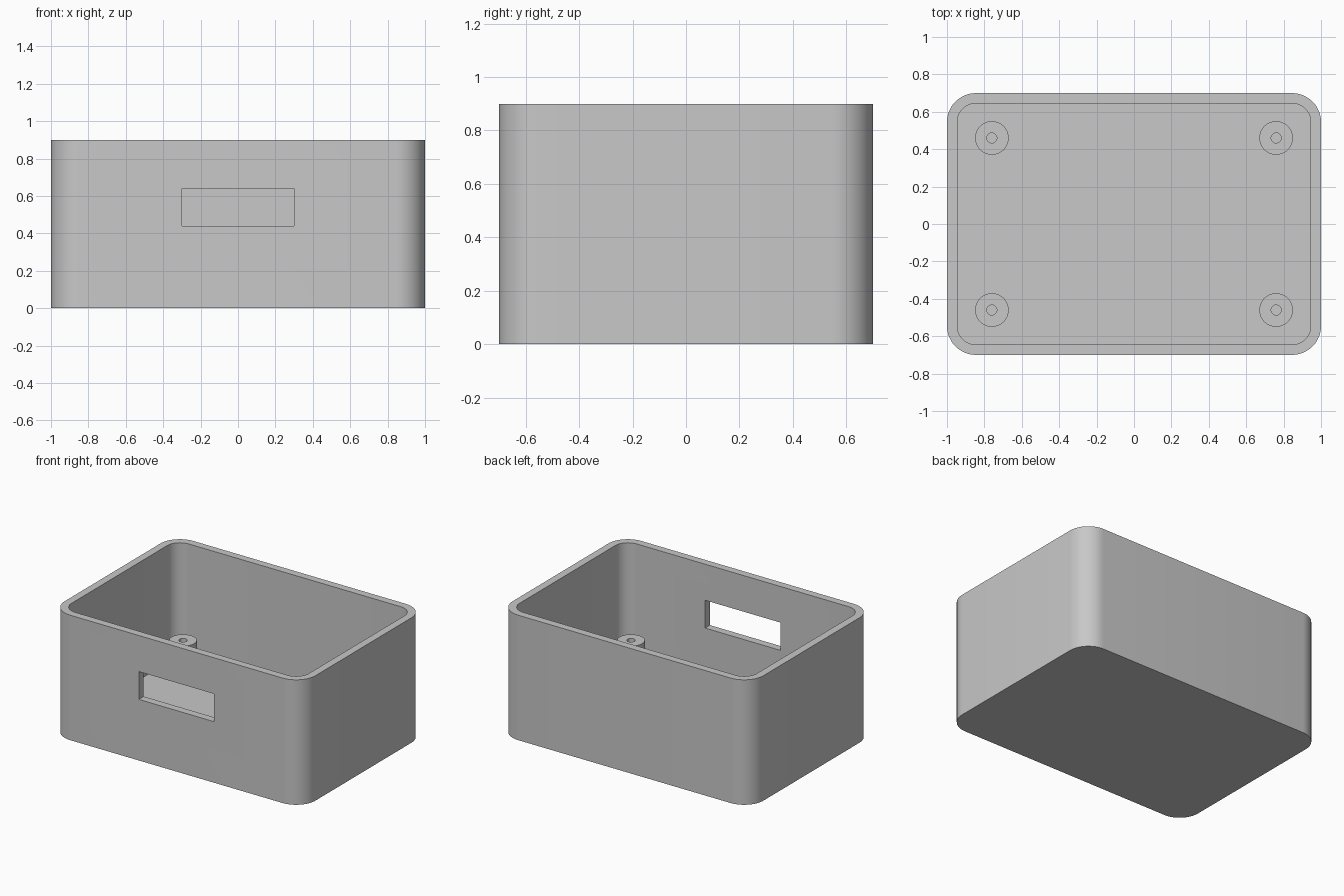
import bpy
import bmesh
from math import cos, sin, pi, radians

# Main dimensions
HALF_X, HALF_Y, HEIGHT = 1.0, 0.7, 0.9
WALL, FLOOR, CORNER = 0.055, 0.055, 0.155
POST_X, POST_Y, POST_TOP = 0.76, 0.46, 0.3
POST_R, HOLE_R = 0.09, 0.027

if "Cube" in bpy.data.objects:
    bpy.data.objects.remove(bpy.data.objects["Cube"], do_unlink=True)

grey = bpy.data.materials.new("plain grey")
grey.use_nodes = True
grey.diffuse_color = (0.58, 0.58, 0.58, 1)
grey.node_tree.nodes["Principled BSDF"].inputs["Base Color"].default_value = (0.58, 0.58, 0.58, 1)


def rounded_ring(inset, z, steps=12):
    """Rounded rectangle, inset evenly from the outer outline."""
    r = CORNER - inset
    points = []
    for quarter, (sx, sy) in enumerate([(1, 1), (-1, 1), (-1, -1), (1, -1)]):
        for i in range(steps + 1):
            a = (quarter + i / steps) * pi / 2
            points.append((sx * (HALF_X - CORNER) + r * cos(a),
                           sy * (HALF_Y - CORNER) + r * sin(a), z))
    return points


def circle_ring(radius, z, sides=32):
    return [(radius * cos(2 * pi * i / sides), radius * sin(2 * pi * i / sides), z)
            for i in range(sides)]


def skin(name, rings, closed=False):
    """Join successive rings with quads; cap the ends or close the loop."""
    bm = bmesh.new()
    loops = [[bm.verts.new(p) for p in ring] for ring in rings]
    pairs = list(zip(loops, loops[1:]))
    if closed:
        pairs.append((loops[-1], loops[0]))
    else:
        bm.faces.new(loops[0])
        bm.faces.new(loops[-1])
    for low, high in pairs:
        n = len(low)
        for i in range(n):
            j = (i + 1) % n
            bm.faces.new((low[i], low[j], high[j], high[i]))
    bmesh.ops.recalc_face_normals(bm, faces=bm.faces[:])
    mesh = bpy.data.meshes.new(name)
    bm.to_mesh(mesh)
    bm.free()
    mesh.materials.append(grey)
    obj = bpy.data.objects.new(name, mesh)
    bpy.context.collection.objects.link(obj)
    return obj


def activate(obj):
    bpy.ops.object.select_all(action='DESELECT')
    obj.select_set(True)
    bpy.context.view_layer.objects.active = obj


def smooth(obj):
    activate(obj)
    bpy.ops.object.shade_smooth_by_angle(angle=radians(30))


# Open-topped box
box = skin("box_shell", [rounded_ring(0, 0), rounded_ring(0, HEIGHT),
                         rounded_ring(WALL, HEIGHT), rounded_ring(WALL, FLOOR)])

# Rectangular window through the front wall
bpy.ops.mesh.primitive_cube_add(size=1, location=(0, -HALF_Y, 0.54))
cutter = bpy.context.object
cutter.name = "window_cutter"
cutter.scale = (0.6, 0.3, 0.2)
cutter.hide_render = True
cutter.data.materials.append(grey)
cut = box.modifiers.new("window", 'BOOLEAN')
cut.operation = 'DIFFERENCE'
cut.solver = 'EXACT'
cut.object = cutter
activate(box)
bpy.ops.object.modifier_apply(modifier=cut.name)
bpy.data.objects.remove(cutter, do_unlink=True)
smooth(box)

# Hollow screw posts in the four corners
base = FLOOR - 0.01
for y_name, sy in (("front", -1), ("back", 1)):
    for x_name, sx in (("right", -1), ("left", 1)):
        post = skin(f"{y_name}_{x_name}_screw_post",
                    [circle_ring(POST_R, base), circle_ring(POST_R, POST_TOP),
                     circle_ring(HOLE_R, POST_TOP), circle_ring(HOLE_R, base)], closed=True)
        post.location = (sx * POST_X, sy * POST_Y, 0)
        smooth(post)
